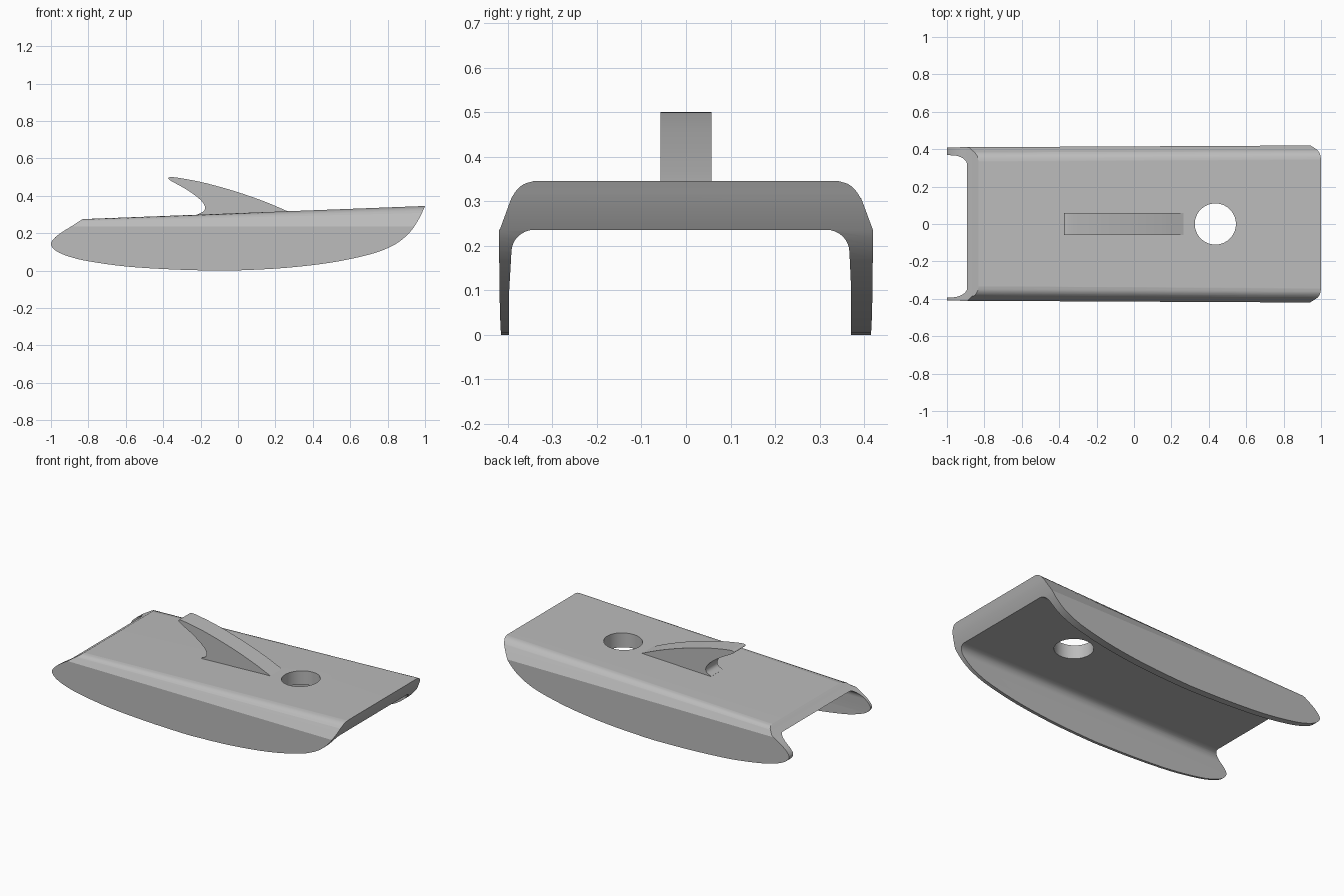
import bpy, bmesh, math
from mathutils import Vector

if "Cube" in bpy.data.objects:
    bpy.data.objects.remove(bpy.data.objects["Cube"], do_unlink=True)

grey = bpy.data.materials.new("plain grey")
grey.use_nodes = True
grey.diffuse_color = (0.5, 0.5, 0.5, 1)
grey.node_tree.nodes["Principled BSDF"].inputs["Base Color"].default_value = (0.5, 0.5, 0.5, 1)


def spline(points, steps=5):
    """Smooth open curve through 2D points."""
    p = [Vector(q) for q in points]
    p = [2 * p[0] - p[1]] + p + [2 * p[-1] - p[-2]]
    out = []
    for a, b, c, d in zip(p, p[1:], p[2:], p[3:]):
        for i in range(steps):
            t = i / steps
            out.append(0.5 * (2 * b + (c - a) * t + (2 * a - 5 * b + 4 * c - d) * t * t
                              + (3 * b - a - 3 * c + d) * t ** 3))
    return out + [p[-2]]


def loft(name, start, end):
    """Closed solid between two matching rings of 3D points."""
    bm = bmesh.new()
    a = [bm.verts.new(v) for v in start]
    b = [bm.verts.new(v) for v in end]
    n = len(a)
    bm.faces.new(a)
    bm.faces.new(b[::-1])
    for i in range(n):
        j = (i + 1) % n
        bm.faces.new((a[i], b[i], b[j], a[j]))
    bmesh.ops.recalc_face_normals(bm, faces=bm.faces)
    mesh = bpy.data.meshes.new(name)
    bm.to_mesh(mesh)
    bm.free()
    mesh.materials.append(grey)
    obj = bpy.data.objects.new(name, mesh)
    bpy.context.collection.objects.link(obj)
    return obj


def side_prism(name, outline, half):
    return loft(name, [(p[0], -half, p[1]) for p in outline],
                [(p[0], half, p[1]) for p in outline])


def activate(obj):
    bpy.ops.object.select_all(action='DESELECT')
    obj.select_set(True)
    bpy.context.view_layer.objects.active = obj


def cut(obj, tool, operation):
    mod = obj.modifiers.new("cut", 'BOOLEAN')
    mod.operation, mod.object, mod.solver = operation, tool, 'EXACT'
    activate(obj)
    bpy.ops.object.modifier_apply(modifier=mod.name)
    bpy.data.objects.remove(tool, do_unlink=True)


def finish(obj, angle):
    activate(obj)
    bpy.ops.object.shade_smooth_by_angle(angle=math.radians(angle))


def arc(cy, cz, ry, rz, a0, a1, n=8):
    angles = [math.radians(a0 + (a1 - a0) * i / n) for i in range(n + 1)]
    return [(cy + ry * math.cos(a), cz + rz * math.sin(a)) for a in angles]


EDGE, CEILING = 0.236, 0.236


def section(x):
    """Channel cross-section: rising roof, level ceiling, uneven wall thickness."""
    top = 0.307 + 0.0383 * x
    w = 0.415 + 0.005 * x
    rise = top - EDGE
    # Shoulder: straight slope, then a rounded corner into the roof
    shoulder = [(w, EDGE)] + spline([(w - 0.028, EDGE + 0.66 * rise),
                                     (w - 0.04, EDGE + 0.82 * rise),
                                     (w - 0.056, EDGE + 0.94 * rise),
                                     (w - 0.078, top)], 3)
    outer = [(w, -0.1)] + shoulder
    outer += [(-y, z) for y, z in reversed(outer)]
    inner = [(-0.397, -0.1), (-0.397, 0.1)]
    inner += arc(-0.34, CEILING - 0.05, 0.052, 0.05, 180, 90)
    inner += arc(0.315, CEILING - 0.05, 0.052, 0.05, 90, 0)
    inner += [(0.371, 0.1), (0.371, -0.1)]
    return [(x, y, z) for y, z in outer + inner]


# Shell: channel trimmed to the boat-like side outline
shell = loft("shell", section(-1.1), section(1.1))
hull = spline([(1.0, 0.345), (0.972, 0.285), (0.93, 0.218), (0.87, 0.16), (0.8, 0.12),
               (0.7, 0.085), (0.5, 0.043), (0.25, 0.014), (0.0, 0.001), (-0.12, 0.0),
               (-0.35, 0.006), (-0.6, 0.022), (-0.8, 0.05), (-0.9, 0.074),
               (-0.97, 0.103), (-1.0, 0.138), (-0.985, 0.17), (-0.945, 0.203),
               (-0.89, 0.237), (-0.83, 0.276)], 4)
hull += [Vector((-0.78, 0.32)), Vector((-0.78, 0.45)), Vector((1.0, 0.45))]
cut(shell, side_prism("outline_cutter", hull, 0.6), 'INTERSECT')

# Round hole through the roof
ring = arc(0.435, 0, 0.11, 0.11, 0, 360, 64)[:-1]
drill = loft("hole_cutter", [(x, y, 0.1) for x, y in ring], [(x, y, 0.5) for x, y in ring])
cut(shell, drill, 'DIFFERENCE')
finish(shell, 20)
weighted = shell.modifiers.new("weighted normals", 'WEIGHTED_NORMAL')
weighted.keep_sharp = True

# Swept hook on the roof
upper = spline([(0.265, 0.317), (0.15, 0.366), (0.0, 0.419), (-0.17, 0.467),
                (-0.3, 0.493), (-0.36, 0.5), (-0.374, 0.493)])
lower = spline([(-0.374, 0.493), (-0.355, 0.478), (-0.27, 0.43), (-0.205, 0.382),
                (-0.178, 0.345), (-0.183, 0.318), (-0.215, 0.301)])
hook = side_prism("roof_hook", upper + lower[1:] + [Vector((-0.2, 0.285)), Vector((0.25, 0.3))], 0.0575)
finish(hook, 30)
